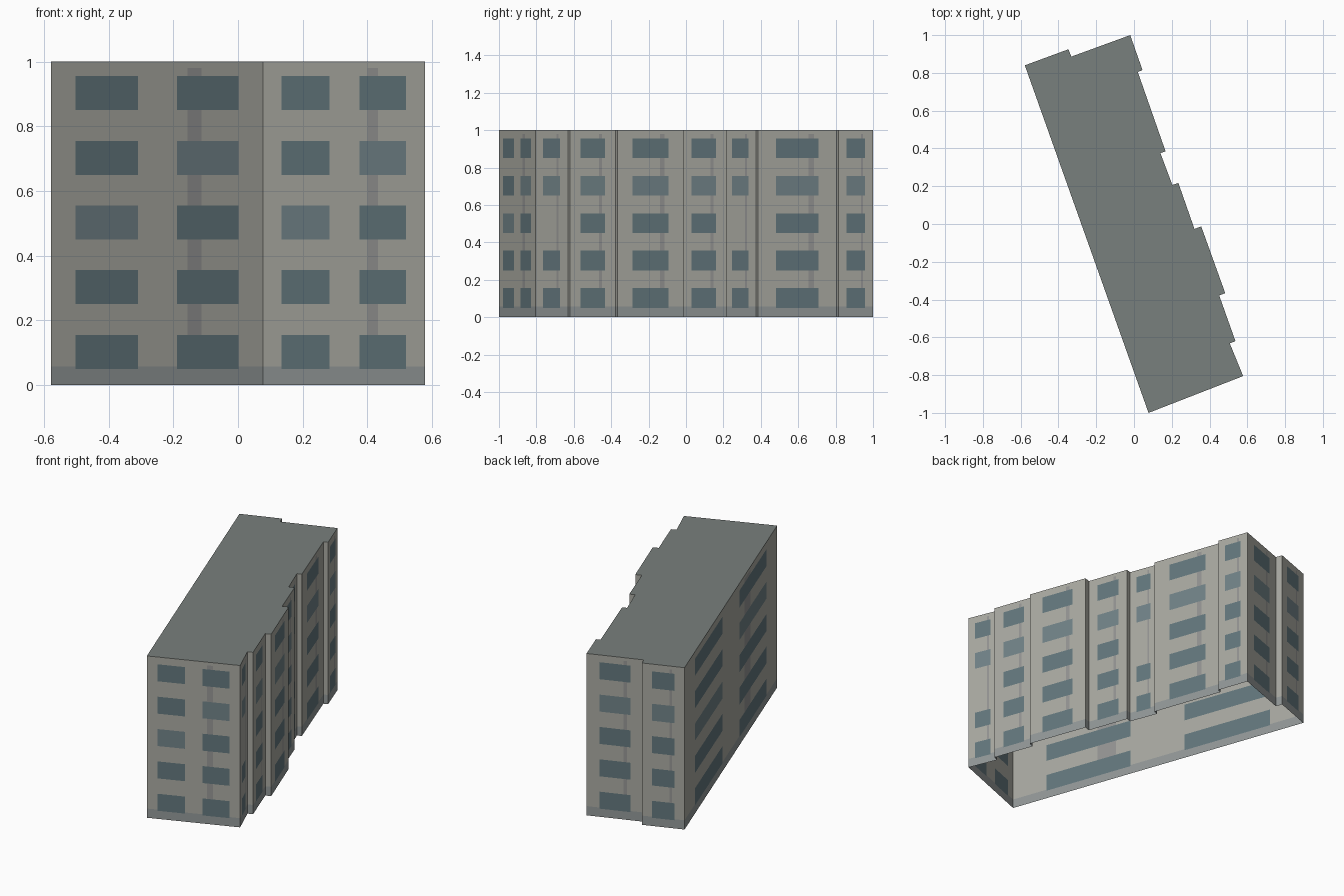
import bpy, bmesh

if "Cube" in bpy.data.objects:
    bpy.data.objects.remove(bpy.data.objects["Cube"])


def material(name, rgb):
    m = bpy.data.materials.new(name)
    m.diffuse_color = (*rgb, 1)
    m.use_nodes = True
    m.node_tree.nodes["Principled BSDF"].inputs["Base Color"].default_value = m.diffuse_color
    return m


WALL, GLASS, PALE, STRIP, BASE = range(5)
MATS = [material("wall", (0.40, 0.40, 0.36)),
        material("glass", (0.125, 0.185, 0.205)),
        material("pale_glass", (0.165, 0.225, 0.245)),
        material("strip", (0.30, 0.30, 0.295)),
        material("plinth", (0.29, 0.315, 0.315))]
ROOF = material("roof", (0.19, 0.215, 0.205))

# Footprint corner, then the window style of the wall starting there
# (counter-clockwise; "" = blank return, "gap" = third floor window missing)
PLAN = [((0.077, -1.0), "double"), ((0.578, -0.805), "gap"),
        ((0.507, -0.632), ""), ((0.537, -0.62), "single"),
        ((0.451, -0.378), ""), ((0.483, -0.366), "single"),
        ((0.356, -0.013), ""), ((0.32, -0.026), "single"),
        ((0.235, 0.217), ""), ((0.203, 0.207), "gap"),
        ((0.14, 0.375), ""), ((0.167, 0.385), "single"),
        ((0.02, 0.805), ""), ((0.045, 0.815), "single"),
        ((-0.02, 1.0), "single"), ((-0.332, 0.886), ""),
        ((-0.347, 0.925), "single"), ((-0.578, 0.84), "double")]
COLUMNS = {"": [], "single": [(0.23, 0.77)], "gap": [(0.23, 0.76)],
           "double": [(0.115, 0.41), (0.595, 0.885)]}
FLOORS = [(0.05 + 0.2 * i, 0.155 + 0.2 * i) for i in range(5)]
STRIP_SPAN, STRIP_TOP, BASE_TOP = (0.645, 0.71), 0.98, 0.057


def surface(style, u, z):
    """Which material covers the wall at fraction u and height z."""
    for c, (u0, u1) in enumerate(COLUMNS[style]):
        for f, (z0, z1) in enumerate(FLOORS):
            if u0 < u < u1 and z0 < z < z1 and not (style == "gap" and f == 2):
                last = c == len(COLUMNS[style]) - 1
                return PALE if (f == 3 and last) or (f == 2 and not last) else GLASS
    if z < BASE_TOP:
        return BASE
    if style and STRIP_SPAN[0] < u < STRIP_SPAN[1] and z < STRIP_TOP:
        return STRIP
    return WALL


def add_wall(bm, a, b, style):
    """One flat wall cut into window, strip, plinth and plain panels."""
    us, zs = {0, 1}, {0, BASE_TOP, 1}
    if style:
        us.update(STRIP_SPAN, *COLUMNS[style])
        zs.update({STRIP_TOP}, *FLOORS)
    us, zs = sorted(us), sorted(zs)
    grid = [[bm.verts.new((a[0] + (b[0] - a[0]) * u, a[1] + (b[1] - a[1]) * u, z))
             for z in zs] for u in us]
    for i in range(len(us) - 1):
        for j in range(len(zs) - 1):
            f = bm.faces.new((grid[i][j], grid[i + 1][j],
                              grid[i + 1][j + 1], grid[i][j + 1]))
            f.material_index = surface(style, (us[i] + us[i + 1]) / 2,
                                       (zs[j] + zs[j + 1]) / 2)


def finish(bm, name, mats):
    me = bpy.data.meshes.new(name)
    bm.to_mesh(me)
    bm.free()
    for m in mats:
        me.materials.append(m)
    bpy.context.collection.objects.link(bpy.data.objects.new(name, me))


# Outer walls, open underneath
bm = bmesh.new()
for k, (corner, style) in enumerate(PLAN):
    add_wall(bm, corner, PLAN[(k + 1) % len(PLAN)][0], style)
bmesh.ops.remove_doubles(bm, verts=bm.verts, dist=0.0005)
finish(bm, "outer_walls", MATS)

# Flat roof
bm = bmesh.new()
bm.faces.new([bm.verts.new((x, y, 1)) for (x, y), _ in PLAN])
finish(bm, "flat_roof", [ROOF])
